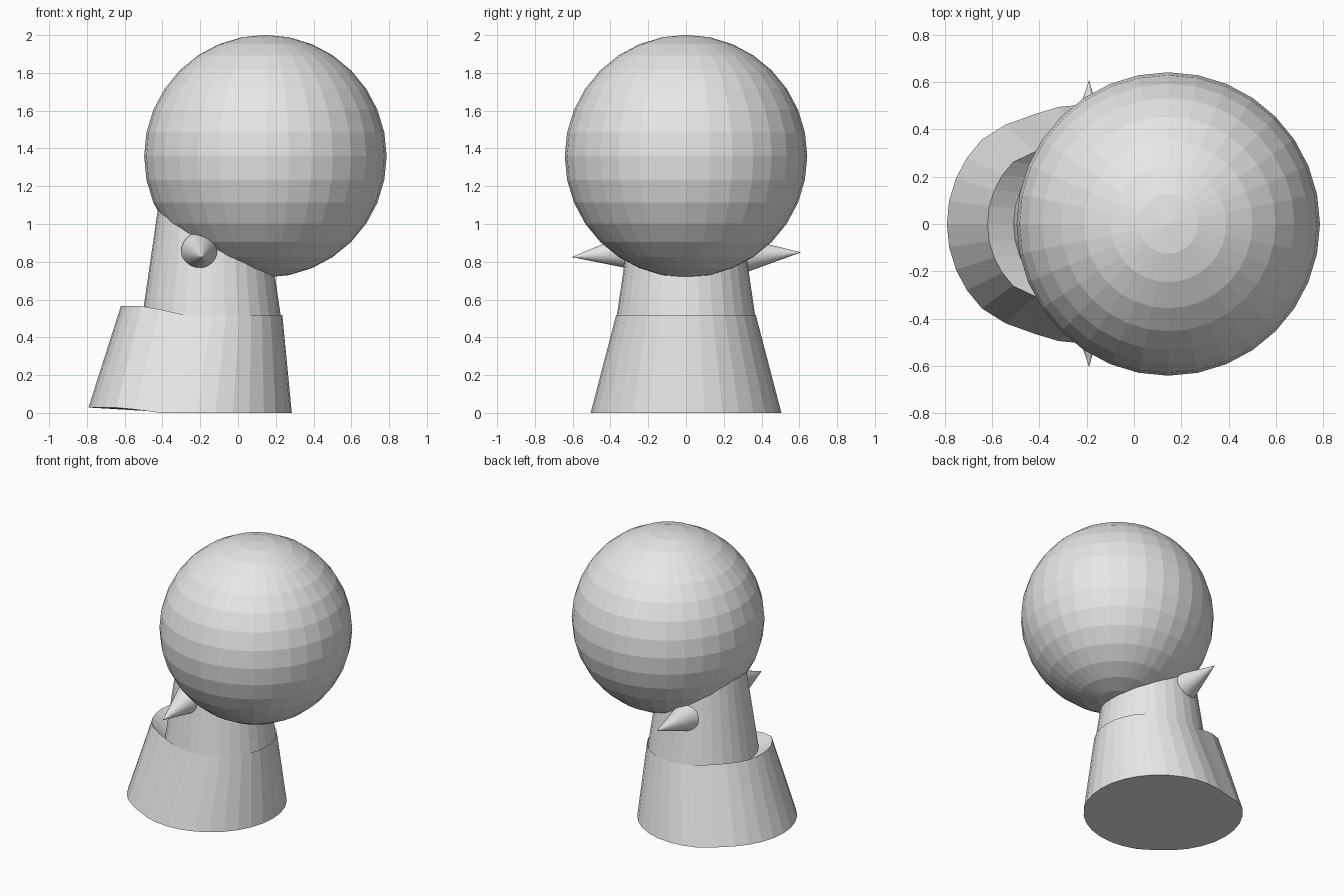
import bpy, bmesh, math
from mathutils import Vector

cube = bpy.data.objects.get("Cube")
if cube:
    bpy.data.objects.remove(cube, do_unlink=True)

# One plain grey for the whole model
grey = bpy.data.materials.new("plain grey")
grey.use_nodes = True
colour = (0.8, 0.8, 0.8, 1)
grey.diffuse_color = colour
grey.node_tree.nodes["Principled BSDF"].inputs["Base Color"].default_value = colour

SIDES = 32


def finish(name, bm):
    bmesh.ops.recalc_face_normals(bm, faces=bm.faces)
    mesh = bpy.data.meshes.new(name)
    bm.to_mesh(mesh)
    bm.free()
    mesh.materials.append(grey)
    obj = bpy.data.objects.new(name, mesh)
    bpy.context.collection.objects.link(obj)
    return obj


def ring(bm, cx, z, r, push=0, lift=0):
    """Circle of vertices whose -x side is pushed outwards and lifted."""
    verts = []
    for i in range(SIDES):
        a = math.tau * i / SIDES
        off = abs(math.degrees(a) - 180)
        w = min(1, max(0, (68 - off) / 18))
        verts.append(bm.verts.new((cx + r * math.cos(a) - push * w,
                                   r * math.sin(a), z + lift * w)))
    return verts


def loft(name, rings):
    bm = bmesh.new()
    loops = [ring(bm, *spec) for spec in rings]
    for low, high in zip(loops, loops[1:]):
        for i in range(SIDES):
            j = (i + 1) % SIDES
            bm.faces.new((low[i], low[j], high[j], high[i]))
    bm.faces.new(loops[0])
    bm.faces.new(loops[-1])
    return finish(name, bm)


# Flared base with its back pulled out, dipping towards the neck
loft("base", [(-0.22, 0, 0.505, 0.067, 0.028),
              (-0.135, 0.517, 0.37, 0.115, 0.048),
              (-0.14, 0.48, 0.355)])

# Tapered neck running up into the head
loft("neck", [(-0.14, 0.46, 0.374), (-0.14, 1.15, 0.274)])

# Large faceted ball head
bm = bmesh.new()
bmesh.ops.create_uvsphere(bm, u_segments=SIDES, v_segments=16, radius=0.642)
bmesh.ops.translate(bm, verts=bm.verts, vec=(0.145, 0, 1.359))
finish("head", bm)


# Pointed spikes on each side of the neck
def spike(name, root, tip):
    root, tip = Vector(root), Vector(tip)
    axis = tip - root
    bm = bmesh.new()
    bmesh.ops.create_cone(bm, cap_ends=True, segments=SIDES, radius1=0.1,
                          radius2=0, depth=axis.length)
    obj = finish(name, bm)
    obj.location = (root + tip) / 2
    obj.rotation_euler = axis.to_track_quat('Z', 'Y').to_euler()


spike("right_spike", (-0.2, -0.28, 0.857), (-0.19, -0.605, 0.825))
spike("left_spike", (-0.2, 0.28, 0.832), (-0.19, 0.61, 0.85))
